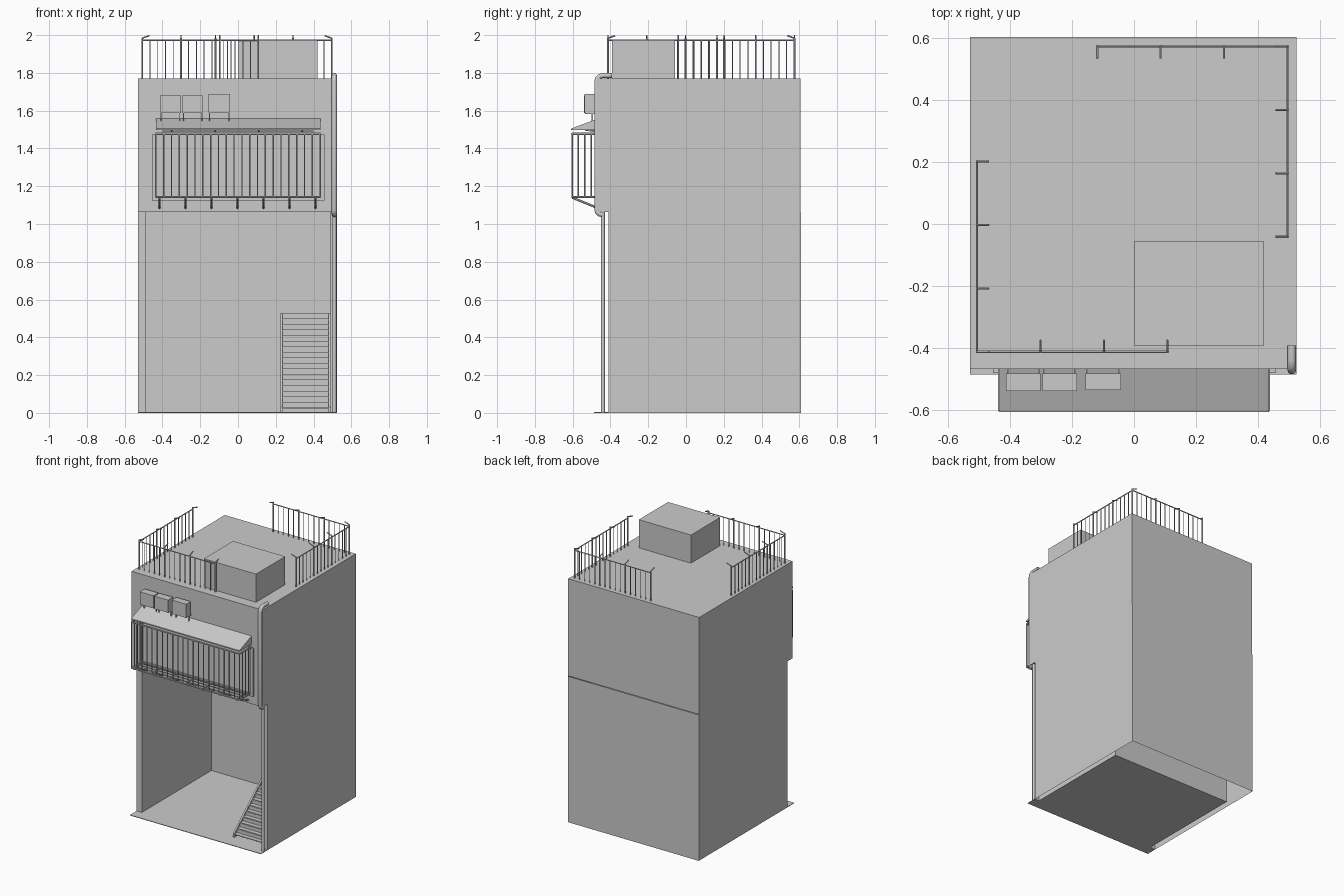
import bpy, bmesh
from mathutils import Vector

if "Cube" in bpy.data.objects:
    bpy.data.objects.remove(bpy.data.objects["Cube"])


def finish(name, bm):
    bmesh.ops.recalc_face_normals(bm, faces=bm.faces[:])
    me = bpy.data.meshes.new(name)
    bm.to_mesh(me)
    bm.free()
    ob = bpy.data.objects.new(name, me)
    bpy.context.collection.objects.link(ob)
    return ob


def add_box(bm, x0, x1, y0, y1, z0, z1):
    geo = bmesh.ops.create_cube(bm, size=1)
    for v in geo['verts']:
        v.co = ((x0 + x1) / 2 + v.co.x * (x1 - x0),
                (y0 + y1) / 2 + v.co.y * (y1 - y0),
                (z0 + z1) / 2 + v.co.z * (z1 - z0))


def box(name, *b):
    bm = bmesh.new()
    add_box(bm, *b)
    return finish(name, bm)


def add_rod(bm, a, b, r, sides=6):
    a, b = Vector(a), Vector(b)
    d = b - a
    m = d.to_track_quat('Z', 'Y').to_matrix().to_4x4()
    m.translation = (a + b) / 2
    bmesh.ops.create_cone(bm, cap_ends=True, segments=sides, radius1=r,
                          radius2=r, depth=d.length, matrix=m)


def add_prism(bm, pts, offset, caps=True):
    """Polygon swept along offset; caps=False leaves an open band."""
    lo = [bm.verts.new(p) for p in pts]
    hi = [bm.verts.new(Vector(p) + Vector(offset)) for p in pts]
    n = len(pts)
    for i in range(n):
        j = (i + 1) % n
        bm.faces.new((lo[i], lo[j], hi[j], hi[i]))
    if caps:
        bm.faces.new(lo)
        bm.faces.new(hi)


def pipe(name, pts, r):
    cu = bpy.data.curves.new(name, 'CURVE')
    cu.dimensions = '3D'
    cu.bevel_depth = r
    cu.bevel_resolution = 3
    cu.use_fill_caps = True
    sp = cu.splines.new('POLY')
    sp.points.add(len(pts) - 1)
    for p, c in zip(sp.points, pts):
        p.co = (*c, 1)
    ob = bpy.data.objects.new(name, cu)
    bpy.context.collection.objects.link(ob)


# Main masses
XL, XR = -0.53, 0.525
box("upper_storey", XL, XR, -0.468, 0.605, 1.063, 1.77)
box("roof_hut", 0.0, 0.42, -0.393, -0.057, 1.77, 1.975)

# Ground floor: hollow U-shaped wall, open below
inner = [(0.49, -0.41, 0), (0.49, 0.39, 0), (-0.487, 0.39, 0), (-0.487, -0.41, 0)]
bm = bmesh.new()
add_prism(bm, [(XL, -0.41, 0), (XL, 0.61, 0), (XR, 0.61, 0), (XR, -0.41, 0)] + inner,
          (0, 0, 1.063), caps=False)
finish("ground_floor_walls", bm)
bm = bmesh.new()
add_prism(bm, [(XL, -0.487, 0), (XR, -0.487, 0), (XR, -0.41, 0)] + inner
          + [(XL, -0.41, 0)], (0, 0, 0.004))
finish("floor_slab", bm)

# Inside staircase
N, Y0, Y1, H = 18, -0.38, 0.24, 0.53
run, rise = (Y1 - Y0) / N, H / N
bm = bmesh.new()
for i in range(N):
    y, z = Y0 + i * run, (i + 1) * rise
    add_box(bm, 0.235, 0.478, y, y + run, z - 0.006, z - 0.001)
    add_box(bm, 0.235, 0.478, y + run - 0.003, y + run, z - 0.006, z + rise - 0.006 if i < N - 1 else z - 0.001)
finish("stair_steps", bm)
bm = bmesh.new()
for x in (0.224, 0.478):
    add_prism(bm, [(x, Y0, 0), (x, Y0, 0.03), (x, Y1 - 0.03, H), (x, Y1 + 0.02, H),
                   (x, Y1 + 0.02, H - 0.04), (x, Y0 + 0.06, 0)], (0.012, 0, 0))
finish("stair_stringers", bm)


# Roof railings: two L-shaped runs with balusters and hooked posts
def railing(name, cx, cy, sx, sy):
    L, top = 0.615, 1.973
    bm = bmesh.new()
    for dx, dy, hook in ((0, sy, (sx, 0)), (sx, 0, (0, sy))):
        add_rod(bm, (cx, cy, top), (cx + dx * L, cy + dy * L, top), 0.004)
        for i in range(16):
            t = i * L / 15
            x, y = cx + dx * t, cy + dy * t
            add_rod(bm, (x, y, 1.77), (x, y, top), 0.0028)
            if i % 5 == 0 and not (i == 0 and dx):
                add_rod(bm, (x, y, 1.77), (x, y, 1.986), 0.005)
                add_rod(bm, (x, y, 1.984), (x + hook[0] * 0.038, y + hook[1] * 0.038, 1.997), 0.004)
    finish(name, bm)


railing("front_left_railing", -0.507, -0.413, 1, 1)
railing("back_right_railing", 0.496, 0.574, -1, -1)

# Window panel with side frames, behind the cage
box("window_panel", -0.455, 0.457, -0.474, -0.46, 1.13, 1.475)
bm = bmesh.new()
for x in (-0.455, 0.437):
    add_box(bm, x, x + 0.02, -0.482, -0.466, 1.13, 1.475)
add_box(bm, -0.455, 0.457, -0.482, -0.466, 1.125, 1.145)
finish("window_frame", bm)

# Window cage: rails, bars, floor grid
CX, YF, YB, ZB, ZT = 0.435, -0.603, -0.468, 1.143, 1.478
bm = bmesh.new()
for z in (ZB, ZT):
    add_rod(bm, (-CX, YF, z), (CX, YF, z), 0.006)
    for x in (-CX, CX):
        add_rod(bm, (x, YF, z), (x, YB, z), 0.006)
for i in range(22):
    x = -CX + i * 2 * CX / 21
    add_rod(bm, (x, YF, ZB), (x, YF, ZT), 0.004)
for y in (-0.57, -0.536, -0.502):
    add_rod(bm, (-CX, y, ZB), (CX, y, ZB), 0.004)
    for x in (-CX, CX):
        add_rod(bm, (x, y, ZB), (x, y, ZT), 0.004)
finish("window_cage", bm)

# Sloping brackets under the cage and short ties to the awning
bm = bmesh.new()
for i in range(7):
    x = -0.415 + i * 0.1375
    add_rod(bm, (x, YF, ZB), (x, YB, ZB), 0.005)
    add_rod(bm, (x, YF, ZB - 0.003), (x, YB, 1.085), 0.006)
finish("cage_brackets", bm)
bm = bmesh.new()
for i in range(4):
    x = -0.35 + i * 0.23
    add_rod(bm, (x, -0.535, 1.498), (x, YB, 1.49), 0.004)
add_box(bm, -0.4, 0.4, -0.49, -0.466, 1.486, 1.494)
finish("awning_supports", bm)

# Awning wedge
bm = bmesh.new()
add_prism(bm, [(-0.435, -0.608, 1.497), (-0.435, -0.608, 1.505), (-0.435, -0.468, 1.558),
               (-0.435, -0.468, 1.497)], (0.872, 0, 0))
finish("awning", bm)

# Wall-mounted cooling units on small legs
for k, (x0, x1, y0, z1) in enumerate([(-0.413, -0.303, -0.54, 1.68),
                                      (-0.296, -0.184, -0.54, 1.68),
                                      (-0.157, -0.042, -0.537, 1.687)]):
    box(f"cooling_unit_{k + 1}", x0, x1, y0, -0.484, 1.588, z1)
    bm = bmesh.new()
    for x in (x0 + 0.004, x1 - 0.008):
        add_box(bm, x, x + 0.005, -0.5, -0.492, 1.545, 1.59)
        add_box(bm, x, x + 0.005, y0 + 0.004, -0.466, 1.583, 1.588)
    finish(f"cooling_unit_legs_{k + 1}", bm)

# Drain pipe: over the roof edge, down the wall, tucked in below
PX = 0.51
pipe("drain_pipe_upper", [(PX, y, z) for y, z in (
    (-0.392, 1.786), (-0.44, 1.786), (-0.457, 1.782), (-0.468, 1.771), (-0.472, 1.755),
    (-0.472, 1.075), (-0.468, 1.061), (-0.458, 1.053), (-0.442, 1.05))], 0.014)
pipe("drain_pipe_lower", [(PX, -0.44, 1.063), (PX, -0.44, 0.0)], 0.011)
